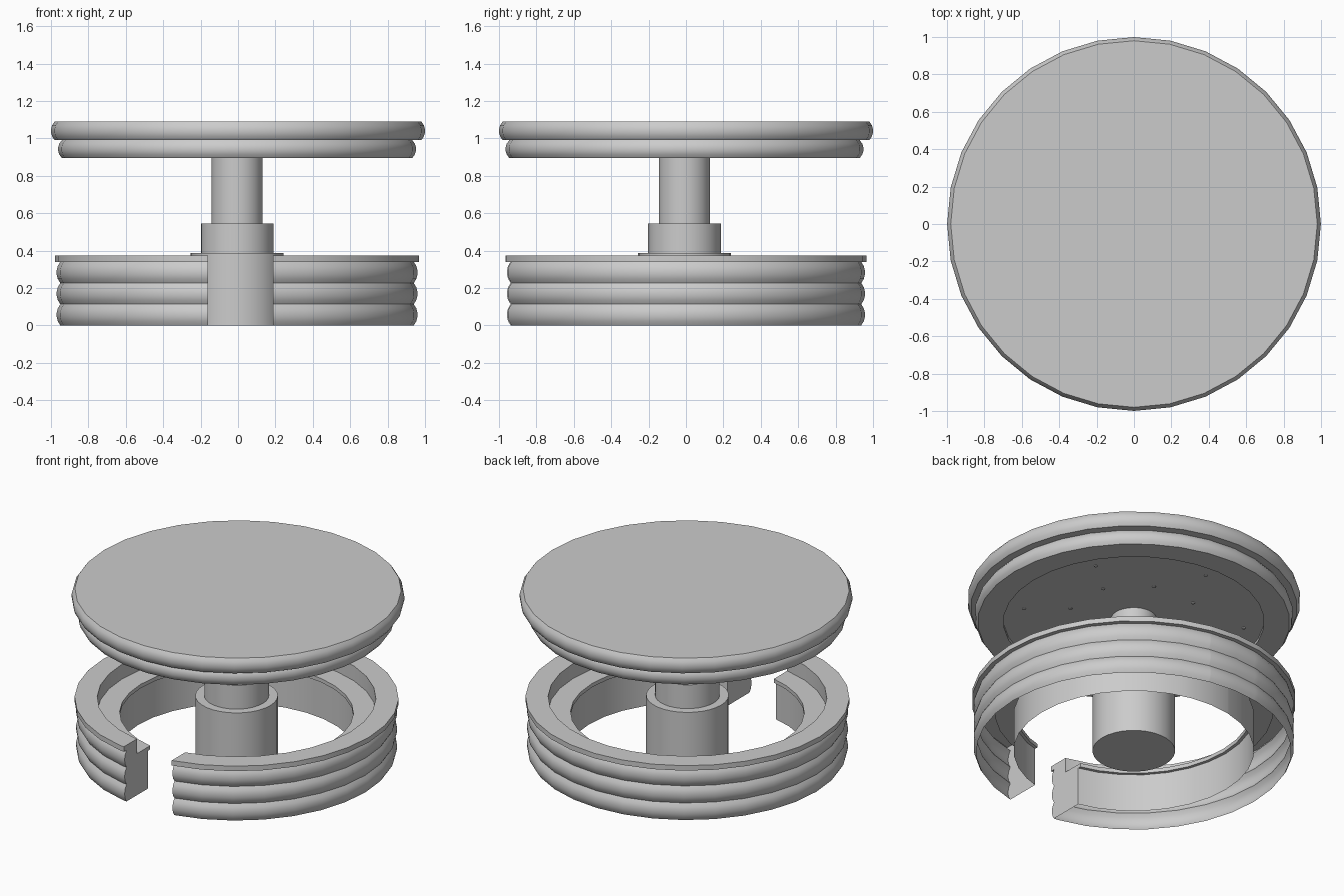
import bpy, bmesh, math

if "Cube" in bpy.data.objects:
    bpy.data.objects.remove(bpy.data.objects["Cube"])

gray = bpy.data.materials.new("plain gray")
gray.use_nodes = True
gray.diffuse_color = (0.6, 0.6, 0.6, 1)
gray.node_tree.nodes["Principled BSDF"].inputs["Base Color"].default_value = (0.6, 0.6, 0.6, 1)

SIDES = 32
OFFSET = (-0.005, -0.008, 0)


def bulge(r, z0, z1, depth=0.02, steps=5):
    """Rounded rim profile, bottom to top."""
    return [(r - depth + depth * math.sin(math.pi * i / steps) ** 0.7 if 0 < i < steps else r - depth,
             z0 + (z1 - z0) * i / steps) for i in range(steps + 1)]


def revolve(profile, closed=False):
    """Turn an (r, z) profile around the z axis."""
    bm = bmesh.new()
    rings = []
    for r, z in profile:
        if r < 1e-5:
            rings.append([bm.verts.new((0, 0, z))] * SIDES)
        else:
            rings.append([bm.verts.new((r * math.cos(a), r * math.sin(a), z))
                          for a in (math.tau * k / SIDES for k in range(SIDES))])
    pairs = list(zip(rings, rings[1:]))
    if closed:
        pairs.append((rings[-1], rings[0]))
    for low, high in pairs:
        for k in range(SIDES):
            n = (k + 1) % SIDES
            corners = list(dict.fromkeys((low[k], low[n], high[n], high[k])))
            bm.faces.new(corners)
    bmesh.ops.recalc_face_normals(bm, faces=bm.faces)
    return bm


def finish(bm, name, location=(0, 0, 0)):
    mesh = bpy.data.meshes.new(name)
    bm.to_mesh(mesh)
    bm.free()
    mesh.materials.append(gray)
    obj = bpy.data.objects.new(name, mesh)
    obj.location = location
    bpy.context.collection.objects.link(obj)
    bpy.ops.object.select_all(action="DESELECT")
    obj.select_set(True)
    bpy.context.view_layer.objects.active = obj
    bpy.ops.object.shade_smooth_by_angle(angle=math.radians(32))
    return obj


# Table top: wide upper plate
finish(revolve([(0, 0.99)] + bulge(1.0, 0.99, 1.09) + [(0, 1.09)]), "top_plate")

# Lower plate with a shallow recess underneath
finish(revolve([(0, 0.915), (0.783, 0.915), (0.783, 0.895)]
               + bulge(0.957, 0.895, 0.99) + [(0, 0.99)]), "lower_plate", OFFSET)

# Small screw heads under the plate
for count, radius in ((8, 0.4), (6, 0.67)):
    for k in range(count):
        a = math.tau * (k + 0.5) / count
        bm = bmesh.new()
        bmesh.ops.create_cone(bm, cap_ends=True, segments=8, radius1=0.011,
                              radius2=0.011, depth=0.006)
        finish(bm, "screw_head", (radius * math.cos(a), radius * math.sin(a), 0.913))

# Telescoping column: base, collar, post
for name, r, z0, z1 in (("column_base", 0.248, 0, 0.388),
                        ("column_collar", 0.194, 0.388, 0.545),
                        ("column_post", 0.137, 0.545, 0.915)):
    finish(revolve([(0, z0), (r, z0), (r, z1), (0, z1)]), name, OFFSET)

# Base ring: three bulges, top flange, inner ledge with a lip
outer = bulge(0.965, 0, 0.113) + bulge(0.965, 0.113, 0.226)[1:] + bulge(0.965, 0.226, 0.34)[1:]
ring = revolve(outer + [(0.973, 0.34), (0.973, 0.373), (0.837, 0.373), (0.837, 0.275),
                        (0.702, 0.275), (0.702, 0.25), (0.722, 0.25), (0.722, 0)], closed=True)

# Front entry gap with flat end caps
LEFT, RIGHT = 0.192, -0.155
for x in (LEFT, RIGHT):
    bmesh.ops.bisect_plane(ring, geom=ring.verts[:] + ring.edges[:] + ring.faces[:],
                           plane_co=(x, 0, 0), plane_no=(1, 0, 0))
gap = [f for f in ring.faces
       if RIGHT < f.calc_center_median().x < LEFT and f.calc_center_median().y < 0]
bmesh.ops.delete(ring, geom=gap, context="FACES")
for x in (LEFT, RIGHT):
    rim = [e for e in ring.edges if e.is_boundary and all(abs(v.co.x - x) < 1e-4 for v in e.verts)]
    bmesh.ops.contextual_create(ring, geom=rim)
bmesh.ops.recalc_face_normals(ring, faces=ring.faces)

# The ring is hollow and open underneath
bottom = [f for f in ring.faces if all(v.co.z < 1e-4 for v in f.verts)]
bmesh.ops.delete(ring, geom=bottom, context="FACES")
finish(ring, "base_ring", OFFSET)
